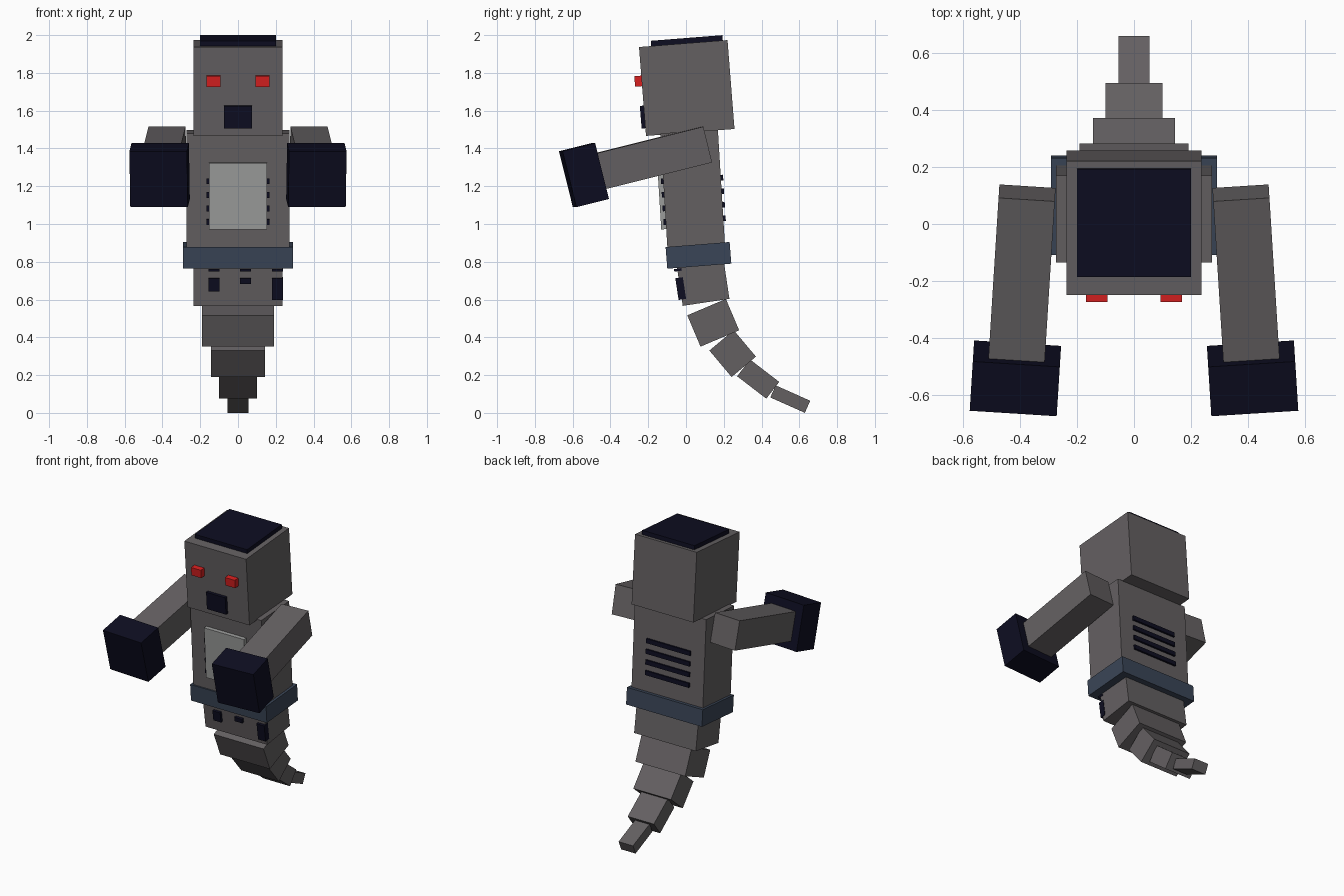
import bpy
import bmesh
import math
from mathutils import Matrix, Vector

cube = bpy.data.objects.get("Cube")
if cube:
    bpy.data.objects.remove(cube, do_unlink=True)


def material(name, rgb):
    m = bpy.data.materials.new(name)
    m.use_nodes = True
    color = (*rgb, 1.0)
    m.diffuse_color = color
    m.node_tree.nodes["Principled BSDF"].inputs["Base Color"].default_value = color
    return m


GREY = material("stone grey", (0.127, 0.117, 0.121))
NAVY = material("dark navy", (0.004, 0.004, 0.015))
BLUE = material("slate blue", (0.042, 0.060, 0.095))
LIGHT = material("light grey", (0.33, 0.335, 0.33))
RED = material("red", (0.68, 0.014, 0.014))


def frame(x, y, z, pitch, yaw=0.0):
    """Local frame of a tilted part, angles in degrees."""
    return (Matrix.Translation((x, y, z))
            @ Matrix.Rotation(math.radians(yaw), 4, "Z")
            @ Matrix.Rotation(math.radians(pitch), 4, "X"))


def box(name, base, size, mat, offset=(0, 0, 0)):
    """Flat-faced box placed in a part's local frame."""
    bm = bmesh.new()
    bmesh.ops.create_cube(bm, size=1.0)
    bmesh.ops.scale(bm, vec=Vector(size), verts=bm.verts)
    mesh = bpy.data.meshes.new(name)
    bm.to_mesh(mesh)
    bm.free()
    mesh.materials.append(mat)
    ob = bpy.data.objects.new(name, mesh)
    ob.matrix_world = base @ Matrix.Translation(offset)
    bpy.context.collection.objects.link(ob)
    return ob


# Head with crown plate, eyes and mouth
head = frame(0, 0.004, 1.72, 4.5)
box("head", head, (0.472, 0.47, 0.472), GREY)
box("crown_plate", head, (0.40, 0.38, 0.04), NAVY, (0, 0.02, 0.244))
box("mouth", head, (0.146, 0.04, 0.12), NAVY, (0, -0.235, -0.135))
for side, s in (("left", 1), ("right", -1)):
    box(side + "_eye", head, (0.075, 0.05, 0.056), RED, (s * 0.13, -0.247, 0.056))

# Torso with chest plate and vent bars showing at front and back
torso = frame(0, 0.038, 1.14, 3.5)
box("torso", torso, (0.545, 0.305, 0.70), GREY)
box("chest_plate", torso, (0.305, 0.04, 0.352), LIGHT, (0, -0.159, 0.018))
for i in range(4):
    box(f"vent_bar_{i + 1}", torso, (0.335, 0.33, 0.03), NAVY,
        (0, 0, 0.096 - 0.072 * i))

# Belt
box("belt", frame(0, 0.066, 0.834, 4.5), (0.58, 0.34, 0.115), BLUE)

# Abdomen with dark marks hanging below the belt
abdomen = frame(0, 0.09, 0.694, 8.5)
box("abdomen", abdomen, (0.472, 0.25, 0.22), GREY)
for i, (x, bottom) in enumerate(((-0.127, -0.031), (0.04, 0.010), (0.21, -0.076))):
    box(f"abdomen_mark_{i + 1}", abdomen, (0.058, 0.04, 0.04 - bottom), NAVY,
        (x, -0.122, (0.04 + bottom) / 2))
    box(f"abdomen_chip_{i + 1}", abdomen, (0.058, 0.04, 0.013), NAVY,
        (x, -0.122, 0.082))

# Tail segments: y, z, pitch, width, depth, length
tail = (
    (0.144, 0.477, 23.0, 0.380, 0.222, 0.180),
    (0.247, 0.314, 40.0, 0.288, 0.168, 0.183),
    (0.382, 0.179, 52.5, 0.200, 0.112, 0.195),
    (0.552, 0.073, 66.0, 0.110, 0.070, 0.200),
)
for i, (y, z, pitch, w, d, length) in enumerate(tail):
    box(f"tail_segment_{i + 1}", frame(0, y, z, pitch), (w, d, length), GREY)

# Arms reaching forward, with block hands
for side, s in (("left", 1), ("right", -1)):
    arm = frame(s * 0.394, -0.206, 1.342, 14.0, s * 3.6)
    box(side + "_arm", arm, (0.197, 0.65, 0.195), GREY)
    box(side + "_hand", arm, (0.305, 0.178, 0.305), NAVY, (0, -0.345, 0))
